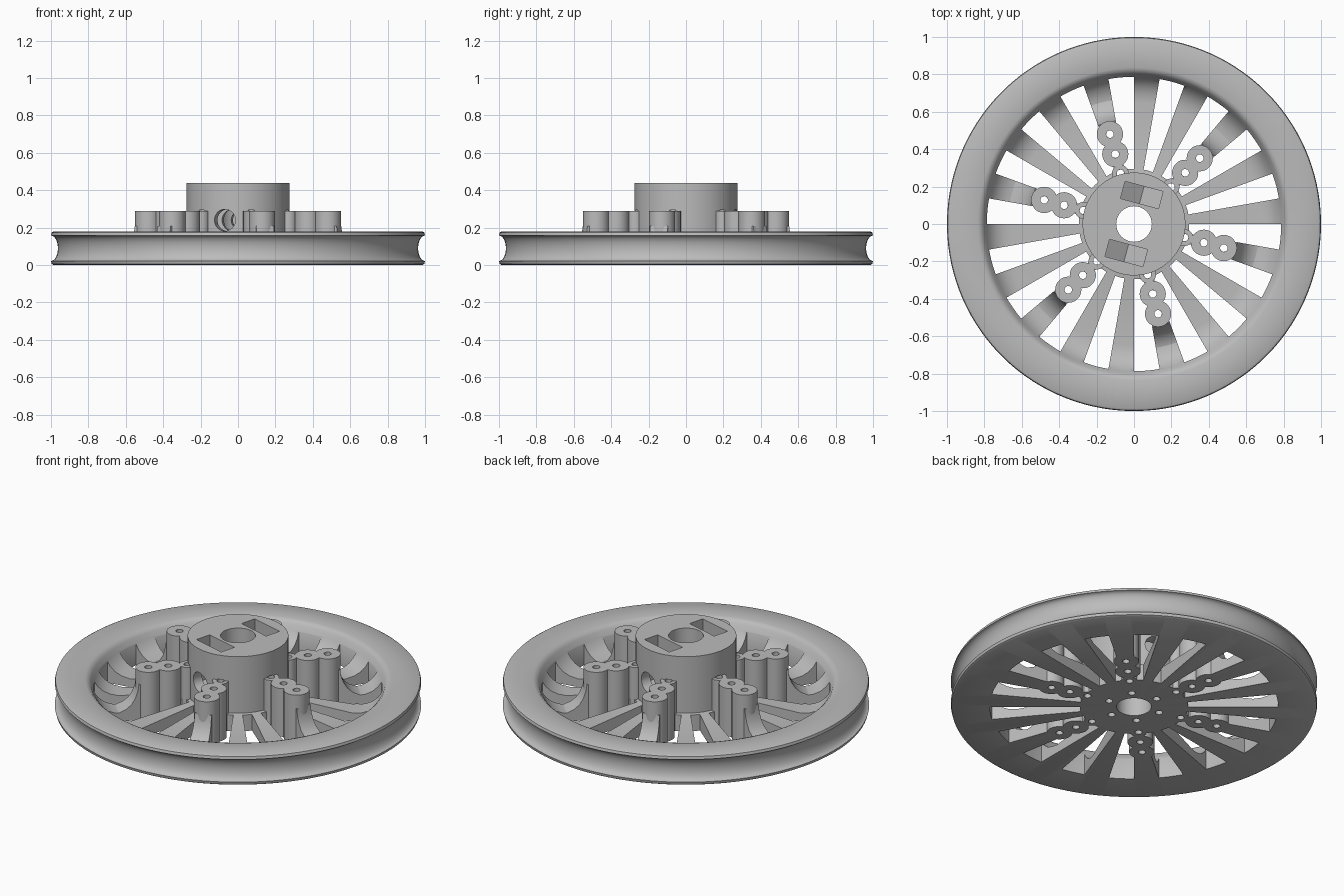
import bpy, bmesh, math
from math import radians, cos, sin, pi
from mathutils import Vector

if "Cube" in bpy.data.objects:
    bpy.data.objects.remove(bpy.data.objects["Cube"], do_unlink=True)

grey = bpy.data.materials.new("plain_grey")
grey.use_nodes = True
grey.diffuse_color = (0.5, 0.5, 0.5, 1)
grey.node_tree.nodes["Principled BSDF"].inputs["Base Color"].default_value = (0.5, 0.5, 0.5, 1)


def loft(bm, rings, closed):
    """Bridge matching loops; cap the ends unless the loft closes on itself."""
    loops = [[bm.verts.new(p) for p in ring] for ring in rings]
    n = len(loops[0])
    for i in range(len(loops) - (0 if closed else 1)):
        a, b = loops[i], loops[(i + 1) % len(loops)]
        for j in range(n):
            k = (j + 1) % n
            bm.faces.new((a[j], a[k], b[k], b[j]))
    if not closed:
        bm.faces.new(loops[0])
        bm.faces.new(loops[-1])


def revolve(bm, profile, segs, start=0, sweep=360, centre=(0, 0)):
    """Turn a closed (radius, z) profile around a vertical axis."""
    full = sweep == 360
    rings = []
    for i in range(segs if full else segs + 1):
        a = radians(start + sweep * i / segs)
        rings.append([(centre[0] + r * cos(a), centre[1] + r * sin(a), z) for r, z in profile])
    loft(bm, rings, full)


def radial_prism(bm, outline, angle, r0, r1):
    """Extrude a (tangent, z) outline along a radial direction."""
    d = Vector((cos(radians(angle)), sin(radians(angle)), 0))
    t = Vector((-d.y, d.x, 0))
    loft(bm, [[d * r + t * u + Vector((0, 0, z)) for u, z in outline] for r in (r0, r1)], False)


def circle(radius, z, n):
    return [(radius * cos(2 * pi * i / n), z + radius * sin(2 * pi * i / n)) for i in range(n)]


def cylinder(bm, x, y, radius, z0, z1, n=20):
    loft(bm, [[(x + u, y + v, z) for u, v in circle(radius, 0, n)] for z in (z0, z1)], False)


def polar(r, angle):
    return r * cos(radians(angle)), r * sin(radians(angle))


def finish(bm, name):
    bmesh.ops.recalc_face_normals(bm, faces=bm.faces)
    mesh = bpy.data.meshes.new(name)
    bm.to_mesh(mesh)
    bm.free()
    mesh.materials.append(grey)
    ob = bpy.data.objects.new(name, mesh)
    bpy.context.collection.objects.link(ob)
    return ob


def activate(ob):
    bpy.ops.object.select_all(action='DESELECT')
    ob.select_set(True)
    bpy.context.view_layer.objects.active = ob


def carve(ob, bm):
    cutter = finish(bm, "cutter")
    cutter.hide_render = True
    mod = ob.modifiers.new("carve", 'BOOLEAN')
    mod.operation, mod.solver, mod.object = 'DIFFERENCE', 'EXACT', cutter
    activate(ob)
    bpy.ops.object.modifier_apply(modifier=mod.name)
    bpy.data.objects.remove(cutter, do_unlink=True)


ARMS = [-15 + 60 * i for i in range(6)]
BOSSES = {"outer": (0.497, 0.07), "middle": (0.387, 0.07), "inner": (0.28, 0.045)}
HOLE = 0.02

# Wheel body: bore, hub, dished web and grooved rim in one turned profile
groove = []
for i in range(13):
    a = pi * i / 12
    groove.append((1 - 0.037 * sin(a), 0.09 - 0.068 * cos(a)))
body_profile = ([(0.095, 0), (0.985, 0), (0.996, 0.006)] + groove
                + [(0.996, 0.174), (0.985, 0.18), (0.835, 0.18), (0.818, 0.174), (0.804, 0.16),
                   (0.79, 0.132), (0.768, 0.1), (0.738, 0.074), (0.7, 0.058), (0.65, 0.05),
                   (0.275, 0.1), (0.275, 0.44), (0.095, 0.44)])
bm = bmesh.new()
revolve(bm, body_profile, 128, start=1.1)
wheel = finish(bm, "wheel_body")

# Wedge openings that leave eighteen spokes
bm = bmesh.new()
for i in range(18):
    revolve(bm, [(0.295, -0.1), (0.787, -0.1), (0.787, 0.3), (0.295, 0.3)], 4, 10 + 20 * i, 10)
carve(wheel, bm)

# Nut pockets with pointed floors, open at the hub top
bm = bmesh.new()
for angle in (75, 255):
    radial_prism(bm, [(-0.105, 0.5), (-0.105, 0.18), (0, 0.12), (0.105, 0.18), (0.105, 0.5)],
                 angle, 0.113, 0.208)
carve(wheel, bm)

# Set screw holes through the hub wall
bm = bmesh.new()
for angle in (75, 255):
    radial_prism(bm, circle(0.058, 0.24, 32), angle, 0.05, 0.35)
carve(wheel, bm)

# Screw holes under the bosses, and blind holes under the hub
bm = bmesh.new()
for angle in ARMS:
    for r, _ in BOSSES.values():
        cylinder(bm, *polar(r, angle), HOLE, -0.1, 0.295)
    cylinder(bm, *polar(0.15, angle), HOLE, -0.1, 0.08)
carve(wheel, bm)
parts = [wheel]

# Tubular bosses lined up along six arms
for name, (r, radius) in BOSSES.items():
    bm = bmesh.new()
    for angle in ARMS:
        revolve(bm, [(HOLE, 0), (radius, 0), (radius, 0.29), (HOLE, 0.29)], 32,
                centre=polar(r, angle))
    parts.append(finish(bm, name + "_bosses"))

# Curved flares running from the arm ends down to the spokes
bm = bmesh.new()
flare = [(0.53, 0.02), (0.53, 0.21), (0.56, 0.21), (0.566, 0.17), (0.58, 0.13),
         (0.602, 0.095), (0.632, 0.07), (0.67, 0.054), (0.7, 0.05), (0.7, 0.02)]
for angle in ARMS:
    revolve(bm, flare, 4, angle - 5, 10)
parts.append(finish(bm, "arm_flares"))

for ob in parts:
    activate(ob)
    bpy.ops.object.shade_smooth_by_angle(angle=radians(35))
